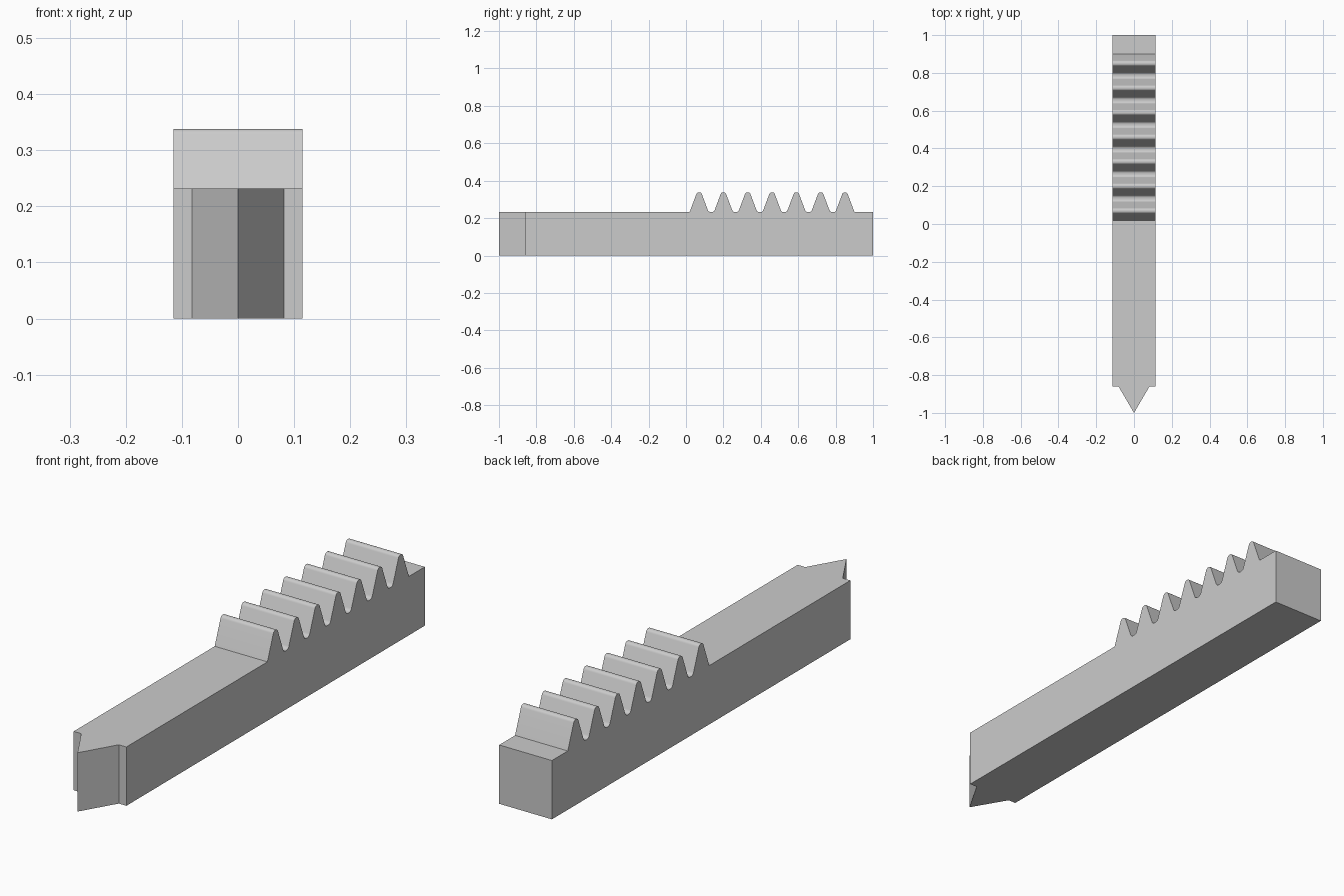
import bpy, bmesh
from mathutils import Vector

cube = bpy.data.objects.get("Cube")
if cube:
    bpy.data.objects.remove(cube)

HALF_W, BAR_TOP, TOOTH_TOP = 0.115, 0.232, 0.338
FRONT, BACK, TIP = -0.86, 1.0, -1.0
TEETH, PITCH, FIRST = 7, 0.13, 0.07

grey = bpy.data.materials.new("plain grey")
grey.use_nodes = True
colour = (0.6, 0.6, 0.6, 1)
grey.diffuse_color = colour
grey.node_tree.nodes["Principled BSDF"].inputs["Base Color"].default_value = colour


def extrude(name, outline, depth):
    """Fill a closed outline of 3D points and sweep it along depth."""
    bm = bmesh.new()
    face = bm.faces.new([bm.verts.new(p) for p in outline])
    swept = bmesh.ops.extrude_face_region(bm, geom=[face])["geom"]
    bmesh.ops.translate(bm, vec=depth,
                        verts=[v for v in swept if isinstance(v, bmesh.types.BMVert)])
    bmesh.ops.recalc_face_normals(bm, faces=bm.faces)
    mesh = bpy.data.meshes.new(name)
    bm.to_mesh(mesh)
    bm.free()
    mesh.materials.append(grey)
    obj = bpy.data.objects.new(name, mesh)
    bpy.context.collection.objects.link(obj)
    return obj


def rounded(before, corner, after, radius, steps=6):
    """Points of a curve that rounds off one corner."""
    before, corner, after = Vector(before), Vector(corner), Vector(after)
    a = corner + (before - corner).normalized() * radius
    b = corner + (after - corner).normalized() * radius
    return [a.lerp(corner, i / steps).lerp(corner.lerp(b, i / steps), i / steps)
            for i in range(steps + 1)]


# Side profile of the bar: plain front half, row of rounded teeth behind
side = [(FRONT, 0), (FRONT, BAR_TOP)]
for i in range(TEETH):
    y = FIRST + i * PITCH
    foot_a, foot_b = (y - 0.051, BAR_TOP), (y + 0.051, BAR_TOP)
    top_a, top_b = (y - 0.011, TOOTH_TOP), (y + 0.011, TOOTH_TOP)
    land_a, land_b = (y - PITCH / 2, BAR_TOP), (y + PITCH / 2, BAR_TOP)
    side += [foot_a] if i == 0 else rounded(land_a, foot_a, top_a, 0.012)
    side += rounded(foot_a, top_a, top_b, 0.0105)
    side += rounded(top_a, top_b, foot_b, 0.0105)
    side += [foot_b] if i == TEETH - 1 else rounded(top_b, foot_b, land_b, 0.012)
side += [(BACK, BAR_TOP), (BACK, 0)]

bar = extrude("toothed_bar", [(-HALF_W, y, z) for y, z in side], (2 * HALF_W, 0, 0))

# Pointed wedge on the front end, slightly narrower than the bar
wedge = extrude("wedge_tip", [(-0.082, FRONT, 0), (0.082, FRONT, 0), (0, TIP, 0)],
                (0, 0, BAR_TOP))

# Smooth the rounded tooth crests and roots, keep the real edges sharp
bpy.ops.object.select_all(action="DESELECT")
bar.select_set(True)
bpy.context.view_layer.objects.active = bar
bpy.ops.object.shade_smooth_by_angle(angle=0.5)
